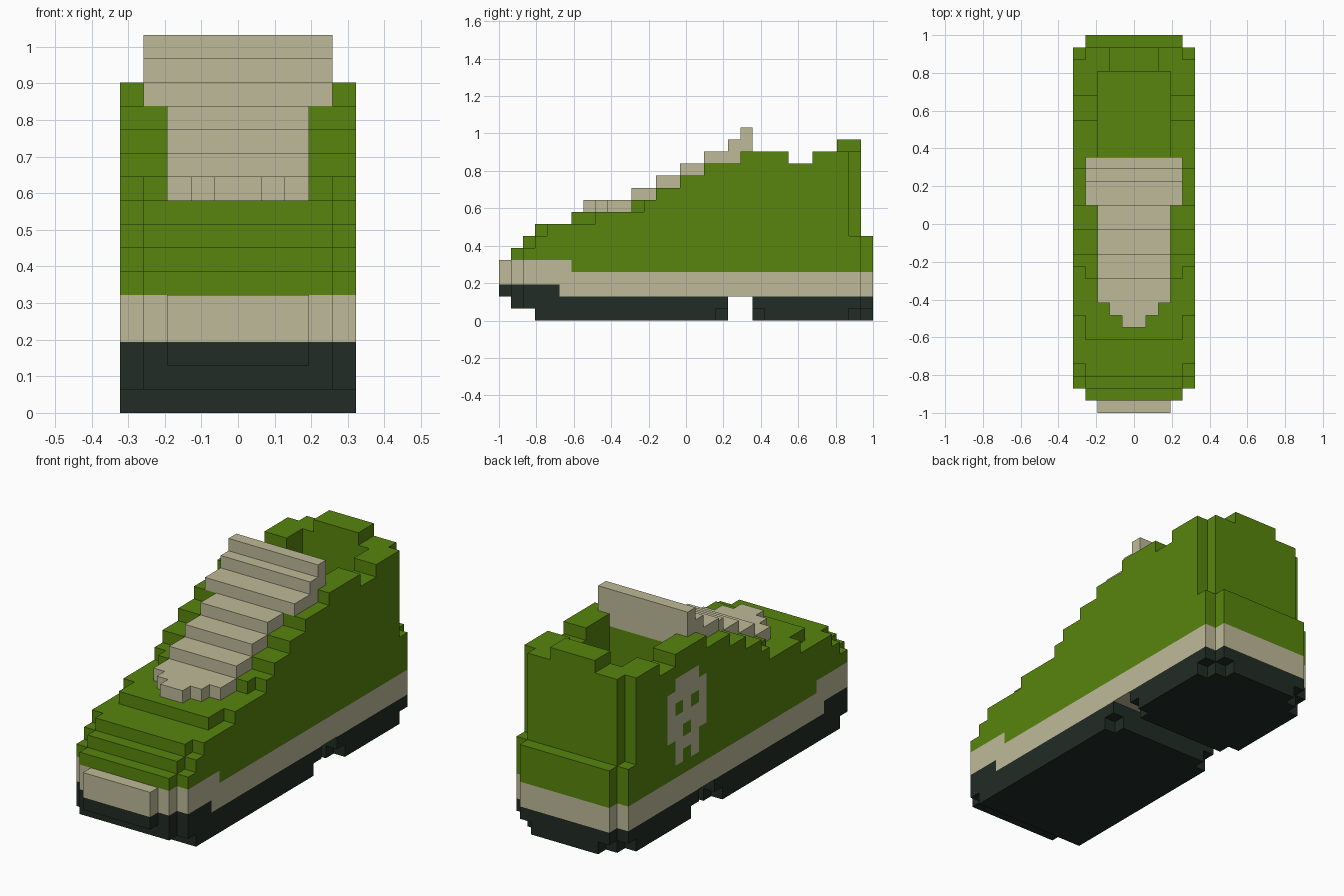
import bpy, bmesh, math

if "Cube" in bpy.data.objects:
    bpy.data.objects.remove(bpy.data.objects["Cube"], do_unlink=True)

U = 2 / 31          # edge of one block
blocks = {}         # (x, y, z) cell -> part name


def fill(part, half_width, y0, y1, z0, z1):
    """Fill a box of cells mirrored about x = 0; part None carves it away."""
    for x in range(-half_width, half_width):
        for y in range(y0, y1):
            for z in range(z0, z1):
                if part:
                    blocks[x, y, z] = part
                else:
                    blocks.pop((x, y, z), None)


def slab(part, front, back, z0, z1):
    """Layer with stepped corners: the outer columns use their own ends."""
    fill(part, 4, front[0], back[0], z0, z1)
    for y in range(front[1], back[1]):
        for z in range(z0, z1):
            blocks[-5, y, z] = blocks[4, y, z] = part


# Outsole: forefoot and heel treads with a gap under the arch
slab("outsole", (3, 3), (19, 18), 0, 1)
slab("outsole", (21, 22), (30, 29), 0, 1)
fill("outsole", 3, 21, 31, 0, 1)
slab("outsole", (1, 2), (19, 19), 1, 2)
slab("outsole", (21, 21), (31, 30), 1, 2)

# Midsole band, raised around the toe
slab("midsole", (5, 5), (31, 30), 2, 4)
slab("midsole", (1, 2), (6, 6), 3, 5)
slab("outsole", (1, 2), (5, 5), 2, 3)
fill("outsole", 3, 0, 1, 2, 3)
fill("toe_bumper", 3, 0, 1, 3, 5)

# Upper: one layer per step, from the toe up to the ankle
slab("upper", (6, 6), (31, 30), 4, 5)
starts = [(1, 2), (2, 3), (3, 4), (6, 8), (11, 12), (13, 13), (15, 15), (17, 17), (20, 20)]
for z, front in enumerate(starts, 5):
    slab("upper", front, (31, 30) if z < 7 else (30, 29), z, z + 1)
fill("upper", 2, 28, 30, 14, 15)
fill(None, 5, 24, 26, 13, 14)     # ankle dip
fill(None, 3, 21, 28, 8, 16)      # foot opening

# Tongue: pointed tip, stepped slope and wide top
for w, y in ((1, 7), (2, 8), (3, 9)):
    fill("tongue", w, y, 11, 9, 10)
for i in range(3):
    fill("tongue", 3, 11 + 2 * i, 13 + 2 * i, 10 + i, 11 + i)
for z, y in ((13, 17), (14, 19), (15, 20)):
    fill("tongue", 4, y, 21, z, z + 1)

# Skull emblem on one side only: rows from the top down
skull = [".###.", "#####", "#.#.#", "#####", "##.##", ".###.", ".#.#."]
for row, line in enumerate(skull):
    for col, mark in enumerate(line):
        if mark == "#":
            blocks[-5, 20 + col, 11 - row] = "skull_patch"


def material(name, rgb):
    m = bpy.data.materials.new(name)
    m.use_nodes = True
    m.diffuse_color = (*rgb, 1)
    bsdf = m.node_tree.nodes["Principled BSDF"]
    bsdf.inputs["Base Color"].default_value = (*rgb, 1)
    bsdf.inputs["Roughness"].default_value = 0.9
    return m


green = material("leaf green", (0.098, 0.235, 0.004))
beige = material("beige", (0.521, 0.491, 0.314))
dark = material("dark rubber", (0.015, 0.025, 0.018))


def build(part, mat):
    """Skin the exposed sides of a part's cells and merge flat areas."""
    bm = bmesh.new()
    for cell, owner in blocks.items():
        if owner != part:
            continue
        for axis in range(3):
            for side in (0, 1):
                beside = list(cell)
                beside[axis] += 2 * side - 1
                if tuple(beside) in blocks:
                    continue
                quad = []
                for a, b in ((0, 0), (1, 0), (1, 1), (0, 1)):
                    p = list(cell)
                    p[axis] += side
                    p[(axis + 1) % 3] += a
                    p[(axis + 2) % 3] += b
                    quad.append(bm.verts.new((p[0] * U, p[1] * U - 1, p[2] * U)))
                bm.faces.new(quad if side else quad[::-1])
    bmesh.ops.remove_doubles(bm, verts=bm.verts, dist=U / 100)
    bmesh.ops.dissolve_limit(bm, angle_limit=math.radians(1),
                             verts=bm.verts, edges=bm.edges)
    mesh = bpy.data.meshes.new(part)
    bm.to_mesh(mesh)
    bm.free()
    mesh.materials.append(mat)
    bpy.context.collection.objects.link(bpy.data.objects.new(part, mesh))


for part, mat in (("outsole", dark), ("midsole", beige), ("toe_bumper", beige),
                  ("upper", green), ("tongue", beige), ("skull_patch", beige)):
    build(part, mat)
